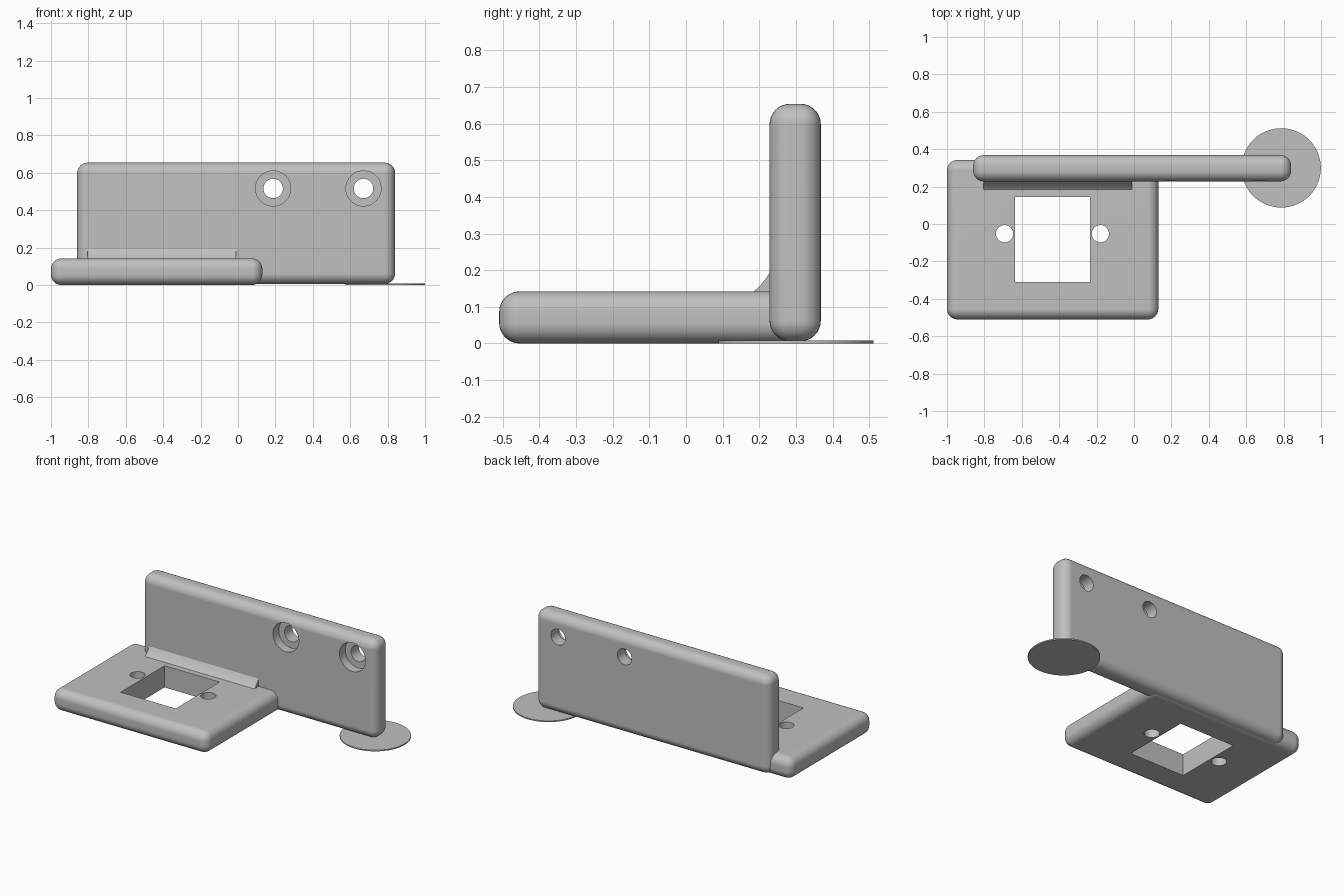
import bpy
import bmesh
import math
from mathutils import Vector

if "Cube" in bpy.data.objects:
    bpy.data.objects.remove(bpy.data.objects["Cube"], do_unlink=True)

COLOUR = (0.53, 0.53, 0.53, 1)
grey = bpy.data.materials.new("plain grey")
grey.use_nodes = True
grey.diffuse_color = COLOUR
grey.node_tree.nodes["Principled BSDF"].inputs["Base Color"].default_value = COLOUR


def finish(bm, name):
    bmesh.ops.recalc_face_normals(bm, faces=bm.faces)
    mesh = bpy.data.meshes.new(name)
    bm.to_mesh(mesh)
    bm.free()
    mesh.materials.append(grey)
    obj = bpy.data.objects.new(name, mesh)
    bpy.context.collection.objects.link(obj)
    return obj


def box(name, low, high, radius=0):
    low, high = Vector(low), Vector(high)
    bm = bmesh.new()
    bmesh.ops.create_cube(bm, size=1)
    bmesh.ops.scale(bm, vec=high - low, verts=bm.verts)
    bmesh.ops.translate(bm, vec=(low + high) / 2, verts=bm.verts)
    if radius:
        bmesh.ops.bevel(bm, geom=bm.edges[:], offset=radius, segments=8,
                        profile=0.5, affect='EDGES')
    return finish(bm, name)


def cylinder(name, centre, radius, depth, along_y=False):
    bm = bmesh.new()
    bmesh.ops.create_cone(bm, cap_ends=True, segments=64, radius1=radius,
                          radius2=radius, depth=depth)
    obj = finish(bm, name)
    obj.location = centre
    if along_y:
        obj.rotation_euler.x = math.pi / 2
    return obj


def cut(target, cutters):
    for cutter in cutters:
        mod = target.modifiers.new(cutter.name, 'BOOLEAN')
        mod.operation = 'DIFFERENCE'
        mod.solver = 'EXACT'
        mod.object = cutter
        cutter.hide_render = True
        cutter.hide_viewport = True
        cutter.display_type = 'WIRE'
    bpy.context.view_layer.update()
    # Bake the cuts, then drop the cutters
    graph = bpy.context.evaluated_depsgraph_get()
    mesh = bpy.data.meshes.new_from_object(target.evaluated_get(graph))
    target.modifiers.clear()
    target.data = mesh
    for cutter in cutters:
        bpy.data.objects.remove(cutter, do_unlink=True)


def smooth(obj):
    bpy.ops.object.select_all(action='DESELECT')
    obj.select_set(True)
    bpy.context.view_layer.objects.active = obj
    bpy.ops.object.shade_smooth_by_angle(angle=math.radians(30))
    obj.modifiers.new("even shading", 'WEIGHTED_NORMAL').keep_sharp = True


# Base plate with a rectangular window and a pin hole on either side
base = box("base_plate", (-1, -0.51, 0), (0.13, 0.342, 0.142), 0.056)
base_cutters = [box("window_cutter", (-0.635, -0.31, -0.1), (-0.235, 0.145, 0.3))]
for x in (-0.692, -0.18):
    base_cutters.append(cylinder("pin_hole_cutter", (x, -0.052, 0.07), 0.046, 0.4))
cut(base, base_cutters)

# Upright plate with two counterbored screw holes
upright = box("upright_plate", (-0.86, 0.228, 0.006), (0.84, 0.368, 0.654), 0.056)
upright_cutters = []
for x in (0.188, 0.671):
    upright_cutters.append(
        cylinder("screw_hole_cutter", (x, 0.3, 0.516), 0.052, 0.4, True))
    upright_cutters.append(
        cylinder("counterbore_cutter", (x, 0.228, 0.516), 0.094, 0.12, True))
cut(upright, upright_cutters)

# Concave fillet in the inside corner
bm = bmesh.new()
profile = [(0.25, 0.12), (0.183, 0.12)]
for i in range(9):
    a = math.radians(90 * i / 8 * 0.6)
    t = i / 8
    profile.append((0.183 + 0.046 * t, 0.141 + 0.053 * (0.6 * t + 0.4 * t * t)))
profile.append((0.25, 0.194))
face = bm.faces.new([bm.verts.new((-0.805, y, z)) for y, z in profile])
side = bmesh.ops.extrude_face_region(bm, geom=[face])["geom"]
bmesh.ops.translate(bm, vec=(0.795, 0, 0),
                    verts=[v for v in side if isinstance(v, bmesh.types.BMVert)])
fillet = finish(bm, "corner_fillet")

# Thin round foot pad under the free end
pad = cylinder("foot_pad", (0.787, 0.3, 0.004), 0.212, 0.008)

for part in (base, upright, fillet, pad):
    smooth(part)
